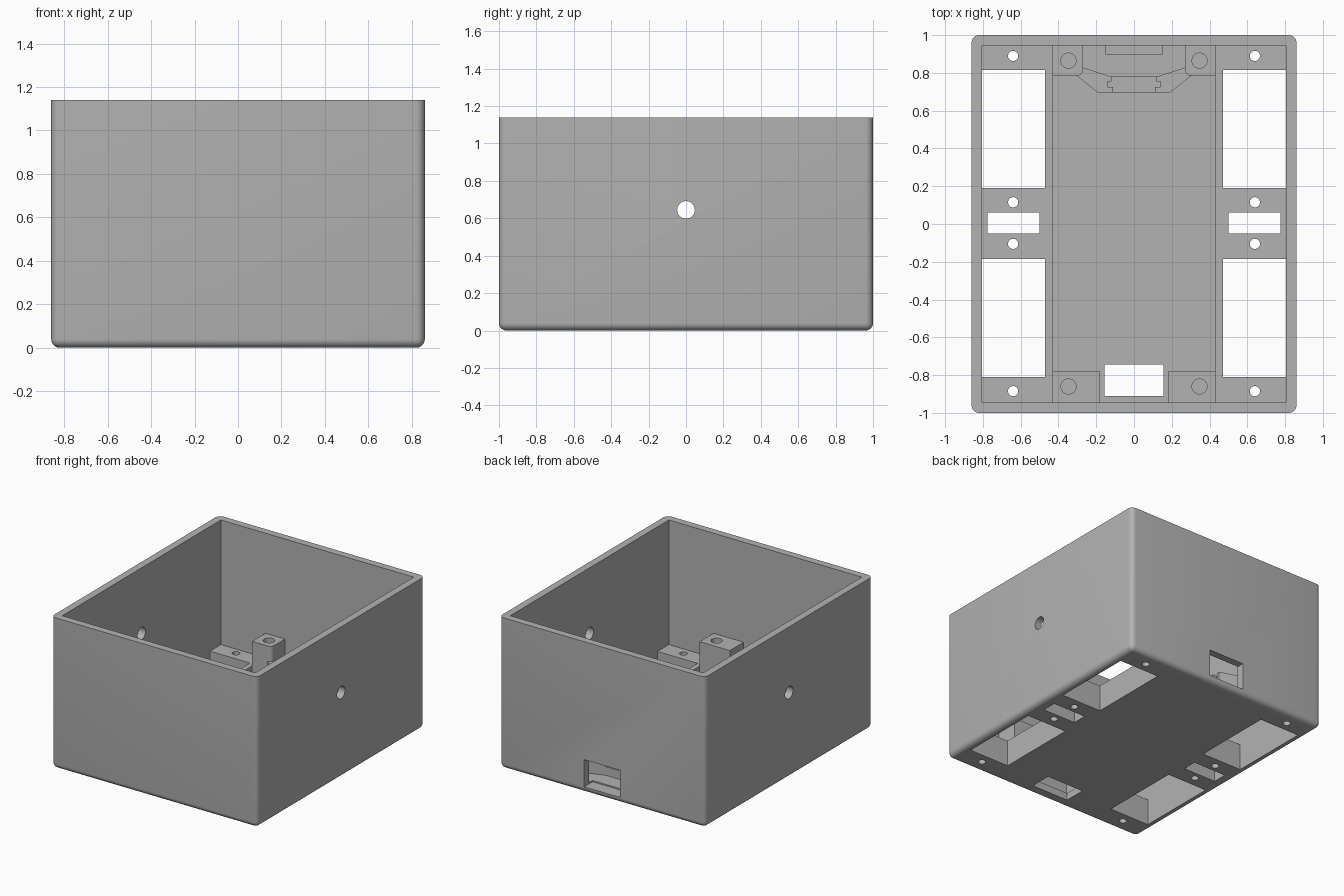
import bpy
import bmesh
import math
from mathutils import Matrix, Vector

start = bpy.data.objects.get("Cube")
if start:
    bpy.data.objects.remove(start, do_unlink=True)

grey = bpy.data.materials.new("plain grey")
grey.use_nodes = True
COLOUR = (0.45, 0.45, 0.45, 1)
grey.diffuse_color = COLOUR
grey.node_tree.nodes["Principled BSDF"].inputs["Base Color"].default_value = COLOUR

H = 1.14        # total height
FLOOR = 0.055   # floor thickness
RAIL = 0.2      # top of the side rails
POST = 0.385    # top of the screw posts
IN_X, IN_Y = 0.805, 0.945


def finish(bm, name):
    bmesh.ops.recalc_face_normals(bm, faces=bm.faces)
    mesh = bpy.data.meshes.new(name)
    bm.to_mesh(mesh)
    bm.free()
    mesh.materials.append(grey)
    ob = bpy.data.objects.new(name, mesh)
    bpy.context.collection.objects.link(ob)
    return ob


def add_box(bm, x, y, z):
    """Box from (low, high) pairs."""
    lo, hi = zip(x, y, z)
    size = Vector(hi) - Vector(lo)
    mid = (Vector(hi) + Vector(lo)) / 2
    m = Matrix.Translation(mid) @ Matrix.Diagonal((*size, 1))
    return bmesh.ops.create_cube(bm, size=1, matrix=m)["verts"]


def add_pin(bm, centre, radius, length, sideways=False):
    m = Matrix.Translation(centre)
    if sideways:
        m = m @ Matrix.Rotation(math.pi / 2, 4, "Y")
    bmesh.ops.create_cone(bm, cap_ends=True, segments=32, radius1=radius,
                          radius2=radius, depth=length, matrix=m)


def cut(ob, bm):
    """Subtract the shapes in bm from ob and drop the cutter."""
    cutter = finish(bm, "cutter")
    cutter.hide_render = True
    mod = ob.modifiers.new("cut", "BOOLEAN")
    mod.operation = "DIFFERENCE"
    mod.solver = "EXACT"
    mod.object = cutter
    bpy.context.view_layer.update()
    graph = bpy.context.evaluated_depsgraph_get()
    mesh = bpy.data.meshes.new_from_object(ob.evaluated_get(graph))
    ob.modifiers.clear()
    ob.data = mesh
    bpy.data.objects.remove(cutter, do_unlink=True)


def span(s, a, b):
    return tuple(sorted((s * a, s * b)))


def rail_openings(bm, s):
    """Openings and screw holes of one side, through rail and floor."""
    for y in ((0.19, 0.815), (-0.185, -0.81)):
        add_box(bm, span(s, 0.47, IN_X), sorted(y), (-0.1, 0.4))
    add_box(bm, span(s, 0.5, 0.775), (-0.05, 0.06), (-0.1, 0.4))
    for y in (0.89, 0.115, -0.105, -0.885):
        add_pin(bm, (s * 0.64, y, 0.15), 0.027, 0.5)


# Open box with rounded upright and bottom edges
bm = bmesh.new()
add_box(bm, (-0.86, 0.86), (-1, 1), (0, H))
edges = [e for e in bm.edges if min(v.co.z for v in e.verts) < 0.01]
bmesh.ops.bevel(bm, geom=edges, offset=0.04, segments=6, profile=0.5, affect="EDGES")
shell = finish(bm, "box_shell")

bm = bmesh.new()
add_box(bm, (-IN_X, IN_X), (-IN_Y, IN_Y), (FLOOR, H + 0.2))
cut(shell, bm)

# Floor openings, round side holes and rear port window
bm = bmesh.new()
for s in (-1, 1):
    rail_openings(bm, s)
    add_pin(bm, (s * 0.84, 0, 0.645), 0.047, 0.2, True)
add_box(bm, (-0.155, 0.155), (-0.91, -0.745), (-0.1, 0.1))
add_box(bm, (-0.15, 0.15), (0.9, 1.1), (FLOOR - 0.01, 0.25))
cut(shell, bm)

for s, side in ((1, "left"), (-1, "right")):
    # Raised rail
    bm = bmesh.new()
    add_box(bm, span(s, 0.432, IN_X), (-IN_Y, IN_Y), (FLOOR, RAIL))
    rail = finish(bm, side + "_rail")
    bm = bmesh.new()
    rail_openings(bm, s)
    cut(rail, bm)

    # Screw posts: rounded inner corner at the back, wider at the front
    for name, x, y, hole in (("back", 0.27, (0.785, IN_Y), 0.865),
                             ("front", 0.18, (-IN_Y, -0.78), -0.86)):
        bm = bmesh.new()
        add_box(bm, span(s, x, 0.432), y, (FLOOR, POST))
        if name == "back":
            corner = [e for e in bm.edges
                      if all(abs(abs(v.co.x) - x) < 0.001 and v.co.y < 0.8 for v in e.verts)]
            bmesh.ops.bevel(bm, geom=corner, offset=0.03, segments=5,
                            profile=0.5, affect="EDGES")
        post = finish(bm, f"{name}_{side}_post")
        bm = bmesh.new()
        add_pin(bm, (s * 0.347, hole, POST), 0.04, 0.4)
        cut(post, bm)

# Port cradle wall between the back posts
half = [(0.31, 0.79), (0.19, 0.695)]
inner = [(0.12, 0.78), (0.275, 0.83)]
outline = (half + [(-x, y) for x, y in reversed(half)]
           + [(-x, y) for x, y in reversed(inner)] + inner)
bm = bmesh.new()
face = bm.faces.new([bm.verts.new((x, y, FLOOR)) for x, y in outline])
top = bmesh.ops.extrude_face_region(bm, geom=[face])["geom"]
bmesh.ops.translate(bm, vec=(0, 0, 0.27 - FLOOR),
                    verts=[v for v in top if isinstance(v, bmesh.types.BMVert)])
cradle = finish(bm, "port_cradle")
# Stepped slot that holds the port board
for w, y in ((0.12, (0.75, 0.85)), (0.14, (0.725, 0.755)), (0.11, (0.65, 0.73))):
    bm = bmesh.new()
    add_box(bm, (-w, w), y, (0.12, 0.4))
    cut(cradle, bm)

# Smooth the rounded parts, keep the edges sharp
bpy.ops.object.select_all(action="DESELECT")
for ob in bpy.context.collection.objects:
    if ob.type == "MESH" and grey.name in ob.data.materials:
        ob.select_set(True)
        bpy.context.view_layer.objects.active = ob
bpy.ops.object.shade_smooth_by_angle(angle=math.radians(30))
